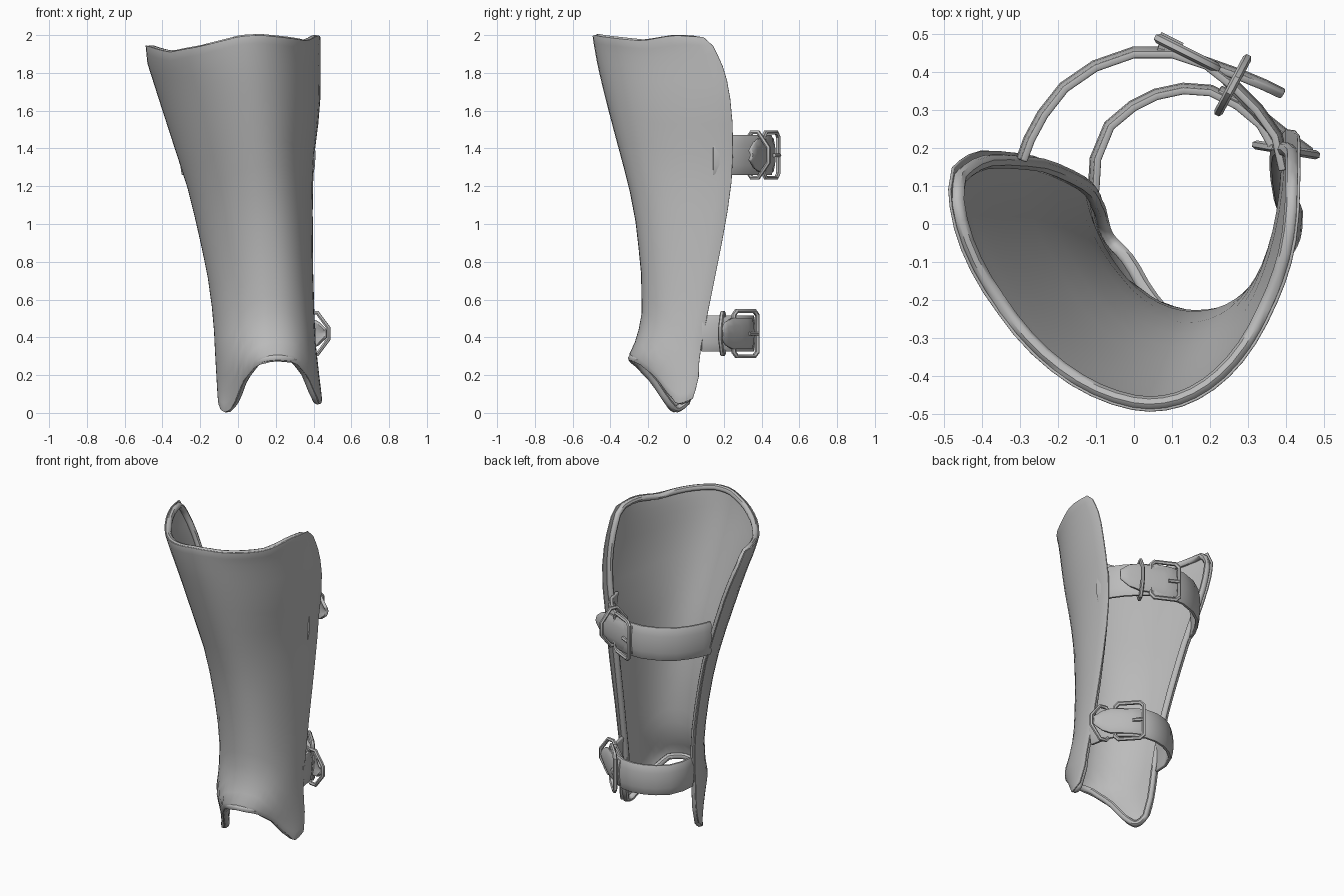
import bpy, bmesh, math
from mathutils import Vector

if "Cube" in bpy.data.objects:
    bpy.data.objects.remove(bpy.data.objects["Cube"])

mat = bpy.data.materials.new("plain_grey")
mat.diffuse_color = (0.5, 0.5, 0.5, 1)
mat.use_nodes = True
mat.node_tree.nodes["Principled BSDF"].inputs["Base Color"].default_value = mat.diffuse_color


def lerp(table, t):
    """Piecewise-linear lookup of row values keyed by the first entry."""
    if t <= table[0][0]:
        return table[0][1:]
    for a, b in zip(table, table[1:]):
        if t <= b[0]:
            f = (t - a[0]) / (b[0] - a[0])
            return [p + (q - p) * f for p, q in zip(a[1:], b[1:])]
    return table[-1][1:]


def finish(ob):
    ob.data.materials.append(mat)
    bpy.ops.object.select_all(action='DESELECT')
    ob.select_set(True)
    bpy.context.view_layer.objects.active = ob
    if ob.type == 'CURVE':
        bpy.ops.object.convert(target='MESH')
    else:
        for m in list(ob.modifiers):
            bpy.ops.object.modifier_apply(modifier=m.name)
    bpy.ops.object.shade_smooth_by_angle(angle=math.radians(45))


def sheet(name, rows, thickness, offset, bevel):
    """Grid of points turned into a thick, soft-edged sheet."""
    bm = bmesh.new()
    vs = [[bm.verts.new(p) for p in r] for r in rows]
    for a, b in zip(vs, vs[1:]):
        for i in range(len(a) - 1):
            bm.faces.new((a[i], a[i + 1], b[i + 1], b[i]))
    me = bpy.data.meshes.new(name)
    bm.to_mesh(me)
    bm.free()
    ob = bpy.data.objects.new(name, me)
    bpy.context.collection.objects.link(ob)
    s = ob.modifiers.new("thickness", 'SOLIDIFY')
    s.thickness, s.offset = thickness, offset
    b = ob.modifiers.new("rounded_edge", 'BEVEL')
    b.width, b.segments, b.limit_method = bevel, 2, 'ANGLE'
    b.angle_limit = math.radians(50)
    finish(ob)


def rod(name, pts, radius, cyclic=False, resolution=1):
    """Round wire through the given points."""
    cu = bpy.data.curves.new(name, 'CURVE')
    cu.dimensions = '3D'
    cu.bevel_depth, cu.bevel_resolution, cu.use_fill_caps = radius, resolution, True
    sp = cu.splines.new('POLY')
    sp.points.add(len(pts) - 1)
    for p, q in zip(sp.points, pts):
        p.co = (*q, 1)
    sp.use_cyclic_u = cyclic
    ob = bpy.data.objects.new(name, cu)
    bpy.context.collection.objects.link(ob)
    finish(ob)


# Shell sections: z, left x, right x, ridge x, front y, left edge y, right edge y
SECTION = [
    (0.00, -0.10, 0.445, 0.17, -0.14, -0.02, -0.03),
    (0.08, -0.108, 0.445, 0.17, -0.20, 0.03, 0.04),
    (0.20, -0.115, 0.43, 0.17, -0.265, 0.06, 0.07),
    (0.29, -0.12, 0.42, 0.17, -0.31, 0.07, 0.07),
    (0.38, -0.125, 0.41, 0.17, -0.268, 0.08, 0.085),
    (0.50, -0.13, 0.405, 0.16, -0.234, 0.10, 0.11),
    (0.75, -0.165, 0.398, 0.15, -0.238, 0.13, 0.16),
    (1.00, -0.22, 0.395, 0.13, -0.265, 0.16, 0.21),
    (1.20, -0.27, 0.397, 0.11, -0.303, 0.18, 0.24),
    (1.40, -0.335, 0.407, 0.09, -0.357, 0.19, 0.25),
    (1.60, -0.40, 0.435, 0.07, -0.41, 0.195, 0.245),
    (1.75, -0.448, 0.438, 0.055, -0.448, 0.18, 0.22),
    (1.85, -0.48, 0.438, 0.045, -0.47, 0.15, 0.19),
    (1.95, -0.49, 0.438, 0.04, -0.488, 0.09, 0.14),
    (2.00, -0.49, 0.437, 0.04, -0.495, 0.07, 0.08)]
# Rim heights by angle round the shell (0 = front ridge)
BOTTOM = [(-90, .06), (-76, .015), (-62, .0), (-50, .025), (-43, .07), (-34, .16), (-17, .25),
          (7, .277), (30, .262), (48, .19), (60, .10), (70, .055), (80, .045), (90, .075)]
TOP = [(-90, 1.945), (-75, 1.94), (-52, 1.91), (-30, 1.94), (-4, 1.995), (12, 2.0),
       (35, 1.985), (55, 1.97), (75, 2.0), (90, 1.99)]
FULLNESS = [(0, .88), (1.0, .86), (1.4, .92), (1.9, 1.0)]


def shell_point(ang, v):
    zb, zt = lerp(BOTTOM, ang)[0], lerp(TOP, ang)[0]
    z = zb + (zt - zb) * v
    xl, xr, xc, yf, yl, yr = lerp(SECTION, z)
    s, c = math.sin(math.radians(ang)), max(math.cos(math.radians(ang)), 0)
    if ang < 0:
        k = 1.12                                  # flatter left flank
        return Vector((xc - (xc - xl) * abs(s) ** k, yl + (yf - yl) * c ** k, z))
    k = lerp(FULLNESS, z)[0]                      # fuller right flank
    return Vector((xc + (xr - xc) * s ** k, yr + (yf - yr) * c ** k, z))


levels = [0, .025, .06, .1, .15, .2, .27, .35, .43, .52, .6, .68, .76, .83, .88, .92, .95, .975, 1]
angles = [-90 + 180 * i / 28 for i in range(29)]
sheet("shin_shell", [[shell_point(a, v) for a in angles] for v in levels], 0.008, -1, 0.003)

# Rolled rim running round the whole edge, tucked just inside the outer face
R = 0.019
inner = [-84 + 168 * i / 28 for i in range(29)]
loop = [(a, .009) for a in inner] + [(86, v) for v in levels[2:-1]]
loop += [(a, .991) for a in inner[::-1]] + [(-86, v) for v in levels[-2:1:-1]]
rim = []
for a, v in loop:
    du = shell_point(a + 2, v) - shell_point(a - 2, v)
    dv = shell_point(a, min(v + .009, 1)) - shell_point(a, v - .009)
    rim.append(shell_point(a, v) - du.cross(dv).normalized() * (R + .001))
rod("shell_rim", rim, R, True, 2)


def strap(name, path, z, height, point=False):
    """Slightly bulged leather band along a plan path; optional pointed end."""
    rows = []
    n = len(path)
    for j in range(5):
        f = j / 2 - 1
        row = []
        for i, (x, y) in enumerate(path):
            a, b = Vector(path[max(i - 1, 0)]), Vector(path[min(i + 1, n - 1)])
            d = (b - a).normalized()
            w = height / 2
            if point:
                w *= {n - 1: 0.3, n - 2: 0.78}.get(i, 1)
            bulge = 0.012 * (1 - f * f)
            row.append((x - d.y * bulge, y + d.x * bulge, z + f * w))
        rows.append(row)
    sheet(name, rows, 0.02, 0, 0.005)


def ring(name, centre, u, half_w, half_h, cut_w, cut_h, radius):
    """Upright frame with clipped corners, lying along plan direction u."""
    c, u = Vector(centre), Vector((*u, 0)).normalized()
    pts = []
    for sx, sz, flip in ((1, 1, 0), (-1, 1, 1), (-1, -1, 0), (1, -1, 1)):
        pair = [(half_w, half_h - cut_h), (half_w - cut_w, half_h)]
        for w, h in (reversed(pair) if flip else pair):
            pts.append(c + u * sx * w + Vector((0, 0, sz * h)))
    rod(name, pts, radius, True)


def fastening(prefix, z, height, path, tail, buckle, direction, keeper, across):
    # band, loose pointed end, buckle with prong, keeper loop
    strap(prefix + "_strap", path, z, height)
    strap(prefix + "_strap_end", tail, z, height * 0.85, True)
    ring(prefix + "_buckle", (*buckle, z), direction, 0.085, 0.12, 0.022, 0.022, 0.013)
    u = Vector((*direction, 0)).normalized()
    c = Vector((*buckle, z))
    out = Vector((-u.y, u.x, 0)) * 0.008
    rod(prefix + "_buckle_prong", [c - u * 0.085 + out, c - u * 0.02 + out], 0.011)
    ring(prefix + "_keeper", (*keeper, z), across, 0.08, height * 0.5 + 0.015, 0.06, 0.08, 0.012)


fastening("upper", 1.365, 0.21,
          [(-.29, .165), (-.27, .22), (-.235, .285), (-.18, .355), (-.10, .41), (0, .445),
           (.10, .445), (.19, .415), (.26, .36), (.32, .30), (.37, .23), (.39, .14)],
          [(.06, .455), (.14, .435), (.21, .41), (.28, .385), (.34, .36), (.39, .335)],
          (.14, .45), (.18, -.09), (.26, .365), (.08, .15))
fastening("lower", 0.42, 0.19,
          [(-.10, .085), (-.095, .17), (-.06, .255), (0, .305), (.06, .335), (.13, .35),
           (.20, .345), (.27, .31), (.33, .26), (.37, .19), (.39, .08)],
          [(.22, .345), (.28, .315), (.33, .28), (.38, .24), (.42, .21), (.46, .18)],
          (.30, .315), (.12, -.13), (.40, .195), (.18, -.03))
